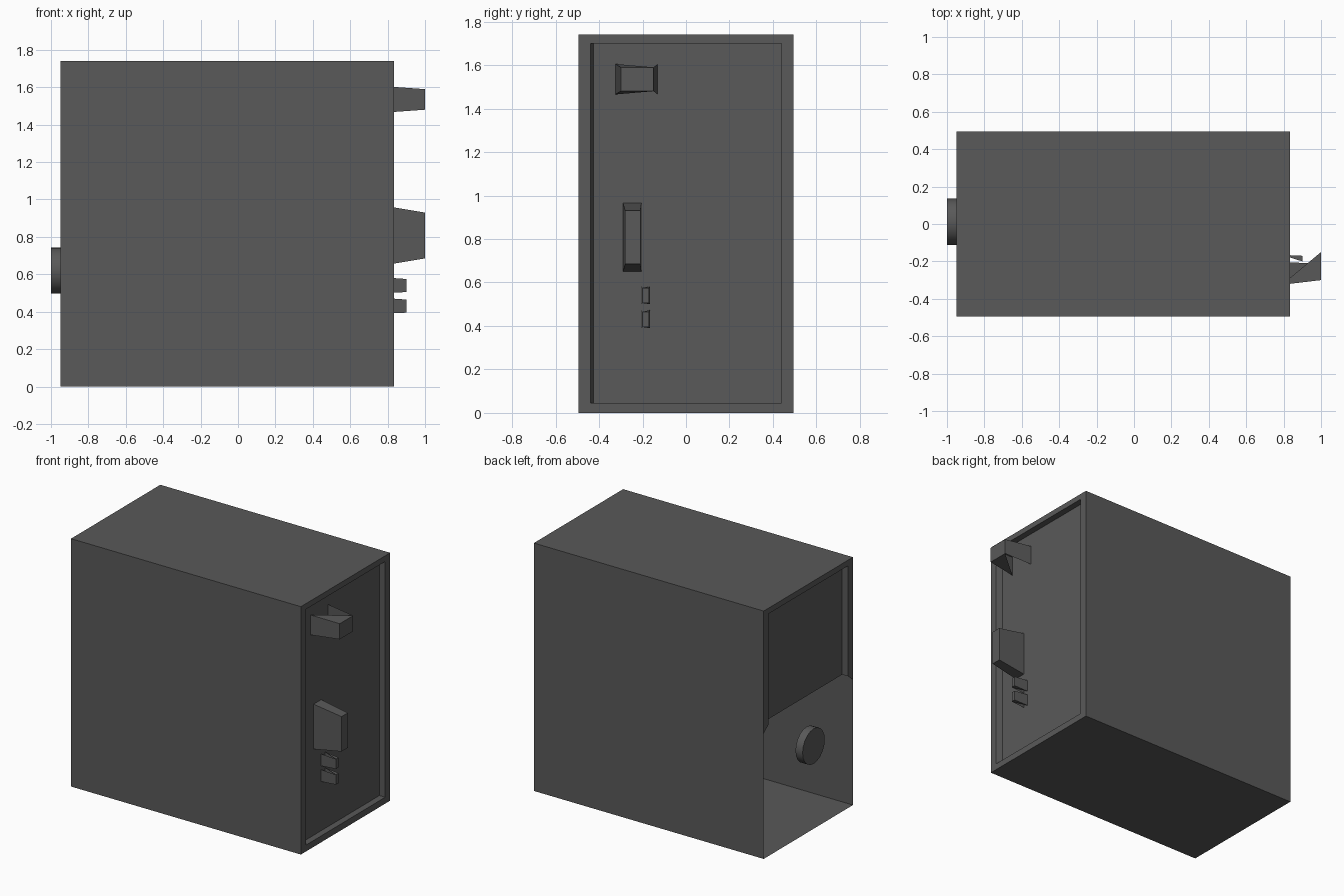
import bpy, bmesh, math
from mathutils import Matrix

if "Cube" in bpy.data.objects:
    bpy.data.objects.remove(bpy.data.objects["Cube"])

grey = bpy.data.materials.new("dark_grey")
grey.diffuse_color = (0.1, 0.1, 0.1, 1)
grey.use_nodes = True
grey.node_tree.nodes["Principled BSDF"].inputs["Base Color"].default_value = grey.diffuse_color


def finish(name, bm, fix_normals=True):
    if fix_normals:
        bmesh.ops.recalc_face_normals(bm, faces=bm.faces[:])
    mesh = bpy.data.meshes.new(name)
    bm.to_mesh(mesh)
    bm.free()
    mesh.materials.append(grey)
    ob = bpy.data.objects.new(name, mesh)
    bpy.context.collection.objects.link(ob)
    return ob


def ring(bm, x, y0, y1, z0, z1):
    """Rectangle of vertices in a plane of constant x."""
    return [bm.verts.new((x, y, z)) for y, z in ((y0, z0), (y1, z0), (y1, z1), (y0, z1))]


def bridge(bm, a, b, sides=(0, 1, 2, 3)):
    """Side order: bottom, +y, top, -y."""
    for i in sides:
        j = (i + 1) % 4
        bm.faces.new((a[i], a[j], b[j], b[i]))


XL, XR, Y, TOP, PANEL = -0.95, 0.835, 0.495, 1.74, 0.79

# Cabinet: outer walls, with a framed recessed panel on the right side
bm = bmesh.new()
rings = [ring(bm, XL, -Y, Y, 0, TOP), ring(bm, XR, -Y, Y, 0, TOP),
         ring(bm, XR, -0.44, 0.44, 0.045, 1.70), ring(bm, PANEL, -0.425, 0.44, 0.045, 1.70)]
for a, b in zip(rings, rings[1:]):
    bridge(bm, a, b)
bm.faces.new(rings[-1])
finish("cabinet", bm)

# Left side: recessed upper panel, mitred frame on three edges, open below
bm = bmesh.new()
outer = ring(bm, XL, -Y, Y, 0.88, TOP)
inner = ring(bm, XL, -0.44, 0.44, 0.925, 1.70)
deep = ring(bm, -0.905, -0.44, 0.44, 0.925, 1.70)
bridge(bm, outer, inner, (1, 2, 3))
bridge(bm, inner, deep, (1, 2, 3))
bm.faces.new(deep)
finish("left_upper_panel", bm)


# Fittings on the right panel: tapered blocks, some with half-open top and bottom
def fitting(name, base, tip_x, tip, half_open=None):
    bm = bmesh.new()
    a, b = ring(bm, PANEL, *base), ring(bm, tip_x, *tip)
    bm.faces.new(b)
    if half_open is None:
        bridge(bm, a, b)
    else:
        bridge(bm, a, b, (1, 3))
        low, high = (0, 3) if half_open == "-y" else (1, 2)
        bm.faces.new((a[low], b[0], b[1]))
        bm.faces.new((a[high], b[3], b[2]))
    finish(name, bm)


fitting("upper_catch", (-0.325, -0.13, 1.465, 1.605), 1.0, (-0.30, -0.15, 1.48, 1.59), "-y")
fitting("handle", (-0.29, -0.205, 0.65, 0.965), 1.0, (-0.28, -0.21, 0.685, 0.93))
for name, z in (("upper_button", 0.50), ("lower_button", 0.39)):
    fitting(name, (-0.205, -0.165, z, z + 0.083), 0.90,
            (-0.20, -0.17, z + 0.005, z + 0.075), "+y")

# Round dial standing in the left opening
bm = bmesh.new()
bmesh.ops.create_cone(bm, cap_ends=True, segments=20, radius1=0.123, radius2=0.123, depth=0.055,
                      matrix=Matrix.Translation((-0.9725, 0.012, 0.62)) @ Matrix.Rotation(math.pi / 2, 4, 'Y'))
dial = finish("dial", bm)
bpy.context.view_layer.objects.active = dial
dial.select_set(True)
bpy.ops.object.shade_smooth_by_angle(angle=math.radians(35))
